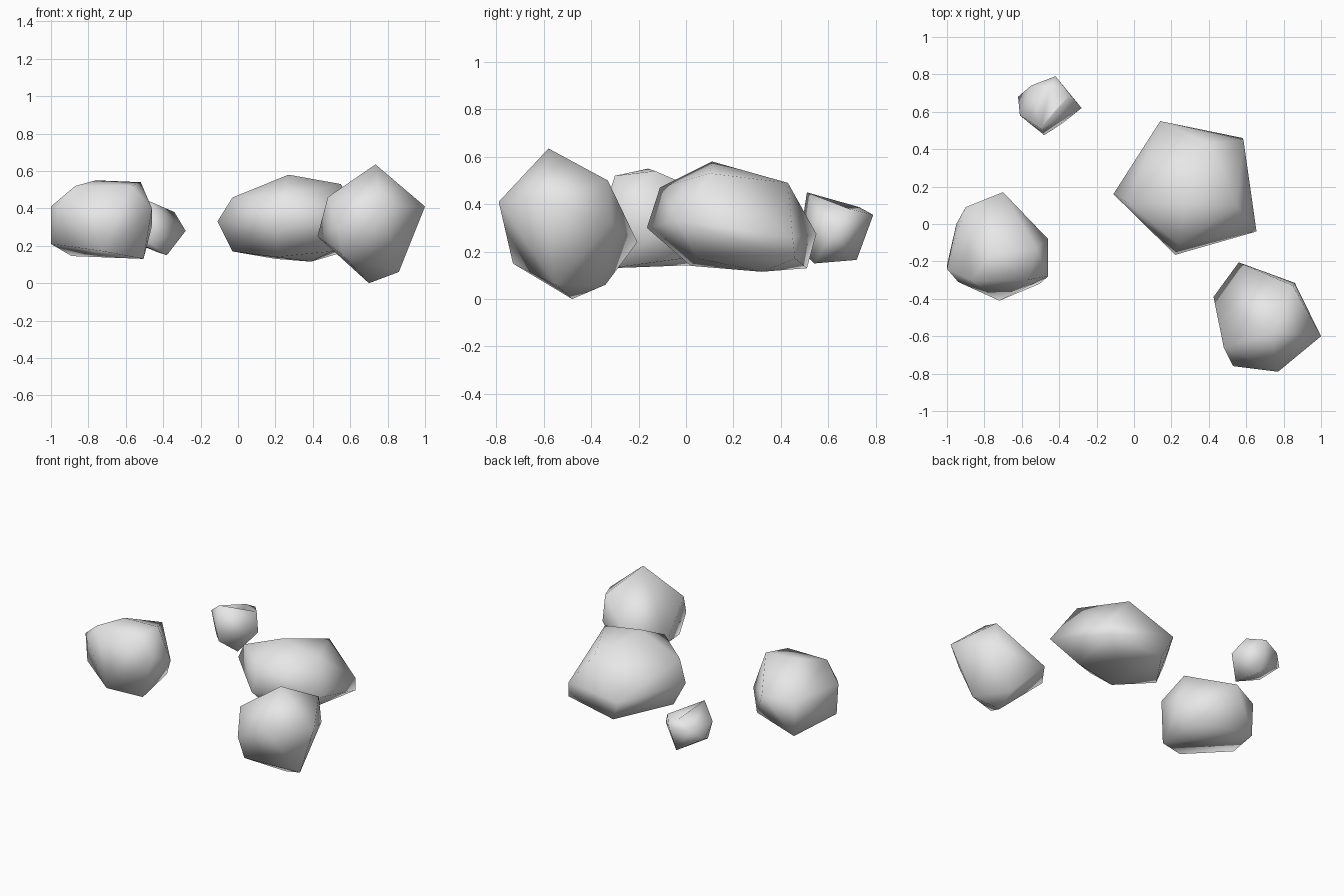
import bpy, bmesh
from mathutils import Vector

stone = bpy.data.materials.new("stone grey")
stone.diffuse_color = (0.8, 0.8, 0.8, 1)


def rock(name, corners, dent=None):
    """Smooth-shaded boulder: convex hull of its corners, with an optional dented corner."""
    bm = bmesh.new()
    for c in corners:
        bm.verts.new(c)
    bmesh.ops.convex_hull(bm, input=bm.verts[:])
    bmesh.ops.delete(bm, geom=[v for v in bm.verts if not v.link_faces], context='VERTS')
    bmesh.ops.recalc_face_normals(bm, faces=bm.faces[:])
    if dent:
        start, end = Vector(dent[0]), Vector(dent[1])
        min(bm.verts, key=lambda v: (v.co - start).length).co = end
    for f in bm.faces:
        f.smooth = True
    mesh = bpy.data.meshes.new(name)
    bm.to_mesh(mesh)
    bm.free()
    mesh.materials.append(stone)
    bpy.context.collection.objects.link(bpy.data.objects.new(name, mesh))


# Widest, flat rock in the middle
rock("large_rock", [
    (-.11, .16, .33), (.14, .55, .275), (.585, .45, .26), (.58, .46, .17), (.655, -.04, .33),
    (.22, -.165, .30), (.27, .11, .58), (-.03, .11, .458), (.55, .10, .53), (.24, -.11, .47),
    (.40, .43, .49), (-.03, .18, .17), (.39, .32, .115), (.20, .51, .13), (.20, .02, .14),
    (.50, .05, .17)])

# Tall rock at front right
rock("tall_rock", [
    (.735, -.58, .635), (1, -.60, .41), (.77, -.79, .41), (.53, -.76, .30), (.48, -.66, .46),
    (.425, -.39, .25), (.56, -.205, .24), (.85, -.33, .50), (.86, -.55, .06), (.70, -.48, 0),
    (.56, -.73, .15), (.72, -.34, .06), (.86, -.315, .32)])

# Rounded, flat-bottomed rock at left
rock("left_rock", [
    (-.70, .17, .41), (-.46, -.08, .305), (-.46, -.28, .40), (-.505, -.32, .13), (-.72, -.41, .17),
    (-.94, -.31, .40), (-1, -.22, .21), (-1, -.24, .41), (-.95, 0, .30), (-.90, .09, .38),
    (-.89, .09, .145), (-.87, -.30, .52), (-.76, -.16, .55), (-.52, -.13, .54), (-.57, -.30, .52),
    (-.53, -.02, .17)])

# Small rock at the back with a dent in its top
rock("small_rock", [
    (-.42, .79, .355), (-.28, .62, .28), (-.38, .54, .15), (-.48, .475, .22), (-.61, .58, .36),
    (-.62, .68, .28), (-.55, .74, .33), (-.50, .51, .45), (-.34, .69, .38), (-.45, .73, .388),
    (-.43, .72, .165), (-.56, .56, .22), (-.42, .63, .42)], dent=((-.42, .63, .42), (-.42, .62, .375)))
